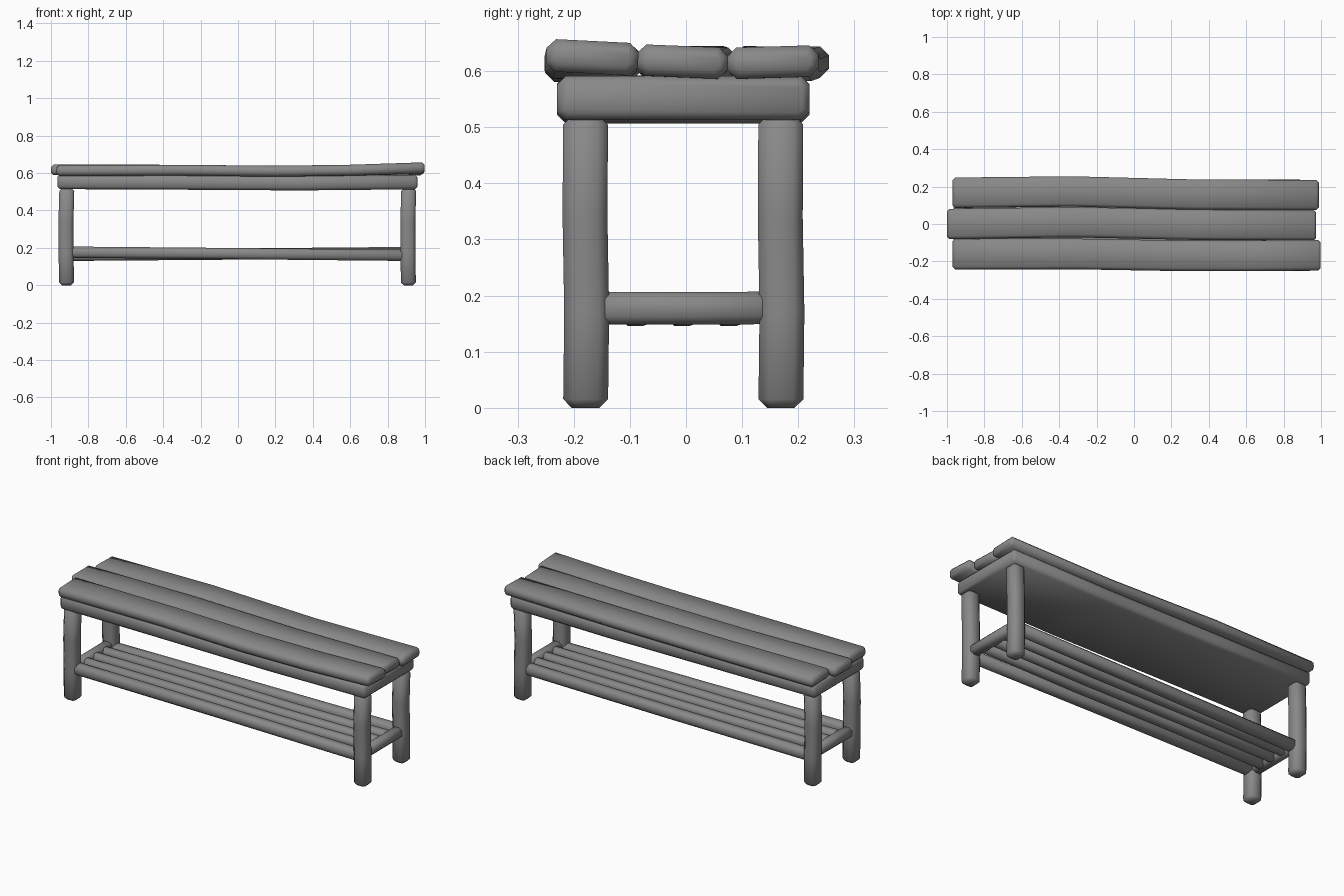
import bpy, bmesh, math
from mathutils import Vector

if "Cube" in bpy.data.objects:
    bpy.data.objects.remove(bpy.data.objects["Cube"])

grey = bpy.data.materials.new("dark_grey")
grey.diffuse_color = (0.25, 0.25, 0.25, 1)
grey.use_nodes = True
grey.node_tree.nodes["Principled BSDF"].inputs["Base Color"].default_value = grey.diffuse_color


def beam(name, path, hw, hh, ch, axis='X', rolls=None):
    """Chamfered bar along a wobbly path; hw/hh are half sizes of its section."""
    pts = [Vector(p) for p in path]
    rolls = rolls or [0] * len(pts)
    d0 = (pts[1] - pts[0]).normalized()
    d1 = (pts[-1] - pts[-2]).normalized()
    cap = ch * 0.85
    stations = [(pts[0], cap, rolls[0]), (pts[0] + d0 * cap, 0, rolls[0])]
    stations += [(p, 0, r) for p, r in zip(pts[1:-1], rolls[1:-1])]
    stations += [(pts[-1] - d1 * cap, 0, rolls[-1]), (pts[-1], cap, rolls[-1])]
    u, v = {'X': ((0, 1, 0), (0, 0, 1)), 'Y': ((0, 0, 1), (1, 0, 0)),
            'Z': ((1, 0, 0), (0, 1, 0))}[axis]
    u, v = Vector(u), Vector(v)
    bm = bmesh.new()
    rings = []
    for c, inset, roll in stations:
        w, h = hw - inset, hh - inset
        k = ch * (0.5 if inset else 1)
        section = [(w, k - h), (w, h - k), (w - k, h), (k - w, h),
                   (-w, h - k), (-w, k - h), (k - w, -h), (w - k, -h)]
        cs, sn = math.cos(roll), math.sin(roll)
        rings.append([bm.verts.new(c + u * (a * cs - b * sn) + v * (a * sn + b * cs))
                      for a, b in section])
    for a, b in zip(rings, rings[1:]):
        for i in range(8):
            j = (i + 1) % 8
            bm.faces.new((a[i], a[j], b[j], b[i]))
    bm.faces.new(rings[0][::-1])
    bm.faces.new(rings[-1])
    bmesh.ops.recalc_face_normals(bm, faces=bm.faces)
    mesh = bpy.data.meshes.new(name)
    bm.to_mesh(mesh)
    bm.free()
    mesh.materials.append(grey)
    ob = bpy.data.objects.new(name, mesh)
    bpy.context.collection.objects.link(ob)
    bpy.ops.object.select_all(action='DESELECT')
    ob.select_set(True)
    bpy.context.view_layer.objects.active = ob
    bpy.ops.object.shade_smooth_by_angle(angle=math.radians(50))
    return ob


# Seat planks, each slightly bent and twisted
beam("front_seat_plank", [(-0.97, -0.161, 0.615), (-0.33, -0.160, 0.615),
     (0.20, -0.169, 0.610), (0.60, -0.170, 0.614), (0.998, -0.167, 0.625)],
     0.082, 0.029, 0.016, rolls=[0.03, 0, 0, -0.02, -0.05])
beam("middle_seat_plank", [(-1.0, 0.0, 0.617), (-0.33, 0.010, 0.614),
     (0.33, -0.004, 0.610), (0.974, -0.007, 0.617)], 0.081, 0.028, 0.016,
     rolls=[0, 0, 0, -0.04])
beam("back_seat_plank", [(-0.97, 0.167, 0.615), (-0.33, 0.174, 0.616),
     (0.33, 0.157, 0.610), (0.988, 0.155, 0.616)], 0.081, 0.028, 0.016,
     rolls=[-0.03, 0, 0, 0.03])

# Solid slab under the seat
beam("seat_frame", [(-0.966, -0.005, 0.553), (-0.33, -0.005, 0.550),
     (0.33, -0.005, 0.546), (0.96, -0.005, 0.552)], 0.225, 0.039, 0.015)

# Four legs
for side, x in (("left", -0.917), ("right", 0.911)):
    for end, y in (("front", -0.179), ("back", 0.169)):
        beam(f"{end}_{side}_leg", [(x, y, 0), (x - 0.002, y + 0.002, 0.17),
             (x - 0.003, y - 0.001, 0.34), (x + 0.002, y, 0.52)],
             0.040, 0.040, 0.018, axis='Z')
    # Cross rail between the legs
    beam(f"{side}_cross_rail", [(x, -0.155, 0.177), (x, 0.0, 0.177), (x, 0.145, 0.178)],
         0.029, 0.029, 0.014, axis='Y')

# Long rails joining the legs, sloping opposite ways
beam("front_long_rail", [(-0.90, -0.175, 0.177), (0, -0.172, 0.169),
     (0.90, -0.175, 0.160)], 0.031, 0.030, 0.015)
beam("back_long_rail", [(-0.90, 0.165, 0.160), (0, 0.168, 0.167),
     (0.90, 0.165, 0.175)], 0.031, 0.030, 0.015)

# Shelf slats
for i in range(3):
    y = -0.087 + i * 0.083
    beam(f"shelf_slat_{i + 1}", [(-0.91, y, 0.174), (-0.3, y + 0.003, 0.173),
         (0.3, y - 0.003, 0.171), (0.91, y, 0.174)], 0.028, 0.025, 0.014)
